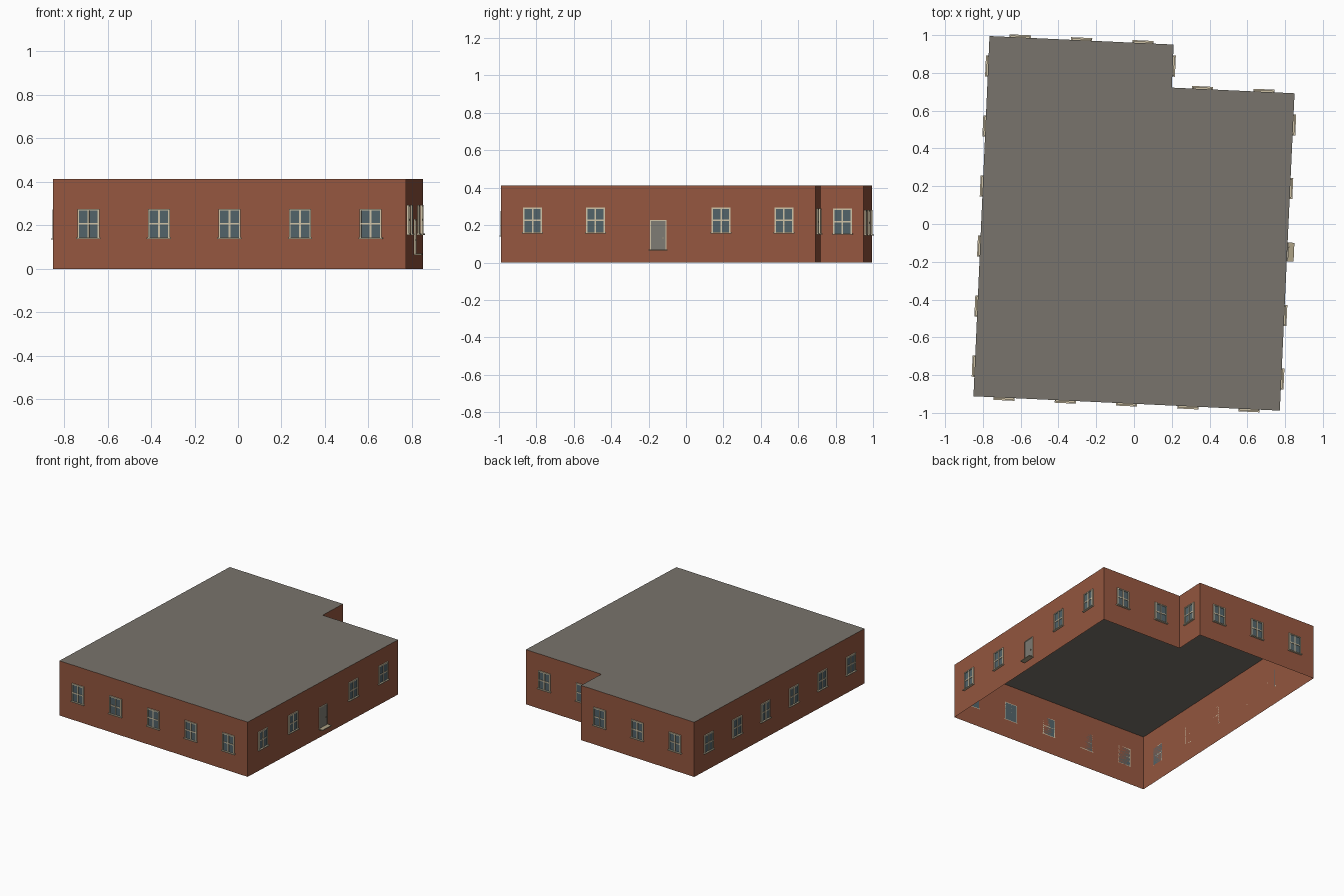
import bpy, bmesh
from mathutils import Vector, Matrix

cube = bpy.data.objects.get("Cube")
if cube:
    bpy.data.objects.remove(cube, do_unlink=True)


def material(name, rgb):
    m = bpy.data.materials.new(name)
    m.use_nodes = True
    color = (*rgb, 1)
    m.diffuse_color = color
    m.node_tree.nodes["Principled BSDF"].inputs["Base Color"].default_value = color
    return m


brick = material("red_brick", (0.30, 0.095, 0.05))
roof_grey = material("roof_grey", (0.19, 0.175, 0.15))
cream = material("cream_frame", (0.62, 0.54, 0.38))
glass = material("blue_grey_glass", (0.085, 0.125, 0.14))
door_grey = material("door_grey", (0.21, 0.20, 0.175))
tan = material("tan_stone", (0.42, 0.36, 0.24))
TRIM = [cream, glass, door_grey, tan]
CREAM, GLASS, DOOR, TAN = range(4)

HEIGHT = 0.412


def finish(bm, name, mats, matrix=Matrix()):
    mesh = bpy.data.meshes.new(name)
    bm.to_mesh(mesh)
    bm.free()
    for m in mats:
        mesh.materials.append(m)
    ob = bpy.data.objects.new(name, mesh)
    ob.matrix_world = matrix
    bpy.context.collection.objects.link(ob)
    return ob


def box(bm, x, z, w, h, depth, mat, back=0.0):
    """Box on the wall plane: x along it, z up, depth outward along -y."""
    place = Matrix.Translation((x, -(back + depth) / 2, z))
    size = Matrix.Diagonal((w, depth - back, h, 1))
    made = bmesh.ops.create_cube(bm, size=1, matrix=place @ size)
    for f in {f for v in made["verts"] for f in v.link_faces}:
        f.material_index = mat


def border(bm, w, h, bar, depth):
    for s in (-1, 1):
        box(bm, s * (w - bar) / 2, h / 2, bar, h, depth, CREAM)
    box(bm, 0, h - bar / 2, w - 2 * bar, bar, depth, CREAM)


def window(name, matrix):
    bm = bmesh.new()
    w, h, bar = 0.102, 0.138, 0.008
    box(bm, 0, h / 2, w - bar, h - bar, 0.003, GLASS)
    border(bm, w, h, bar, 0.008)
    box(bm, 0, h / 2, 0.008, h - bar, 0.007, CREAM)      # mullion
    box(bm, 0, h / 2, w - 2 * bar, 0.008, 0.006, CREAM)  # crossbar
    box(bm, 0, 0.003, 0.112, 0.006, 0.014, CREAM)        # sill
    finish(bm, name, TRIM, matrix)


def door(name, matrix):
    bm = bmesh.new()
    w, h = 0.09, 0.164
    box(bm, 0, h / 2, w - 0.008, h, 0.003, DOOR)
    border(bm, w, h, 0.005, 0.007)
    box(bm, 0.026, 0.068, 0.006, 0.006, 0.010, TAN)      # knob
    box(bm, 0, 0.003, 0.10, 0.006, 0.036, TAN)           # doorstep
    finish(bm, name, TRIM, matrix)


# Footprint, counter-clockwise from the front right corner of the plan
corners = [Vector(c) for c in (
    (-0.85, -0.912, 0), (0.772, -0.988, 0), (0.85, 0.692, 0),
    (0.20, 0.722, 0), (0.21, 0.95, 0), (-0.765, 0.995, 0))]

# Open-bottomed shell: brick walls and a flat roof
bm = bmesh.new()
low = [bm.verts.new(c) for c in corners]
high = [bm.verts.new(c + Vector((0, 0, HEIGHT))) for c in corners]
for i in range(len(corners)):
    j = (i + 1) % len(corners)
    bm.faces.new((low[i], low[j], high[j], high[i]))
bm.faces.new(high).material_index = 1
finish(bm, "walls_and_roof", [brick, roof_grey])

# Evenly spaced openings: wall name, count, window bottom height
walls = [("front", 5, 0.138), ("left_side", 5, 0.156), ("back_recess", 2, 0.15),
         ("recess_side", 1, 0.15), ("back", 3, 0.144), ("right_side", 6, 0.134)]
for i, (name, count, bottom) in enumerate(walls):
    a, b = corners[i], corners[(i + 1) % len(corners)]
    along = (b - a).normalized()
    inward = Vector((-along.y, along.x, 0))
    turn = Matrix((along, inward, (0, 0, 1))).transposed().to_4x4()
    for k in range(count):
        spot = a.lerp(b, (k + 0.5) / count)
        is_door = name == "left_side" and k == 2
        spot.z = 0.064 if is_door else bottom
        matrix = Matrix.Translation(spot) @ turn
        if is_door:
            door("door", matrix)
        else:
            window(f"{name}_window_{k + 1}", matrix)
